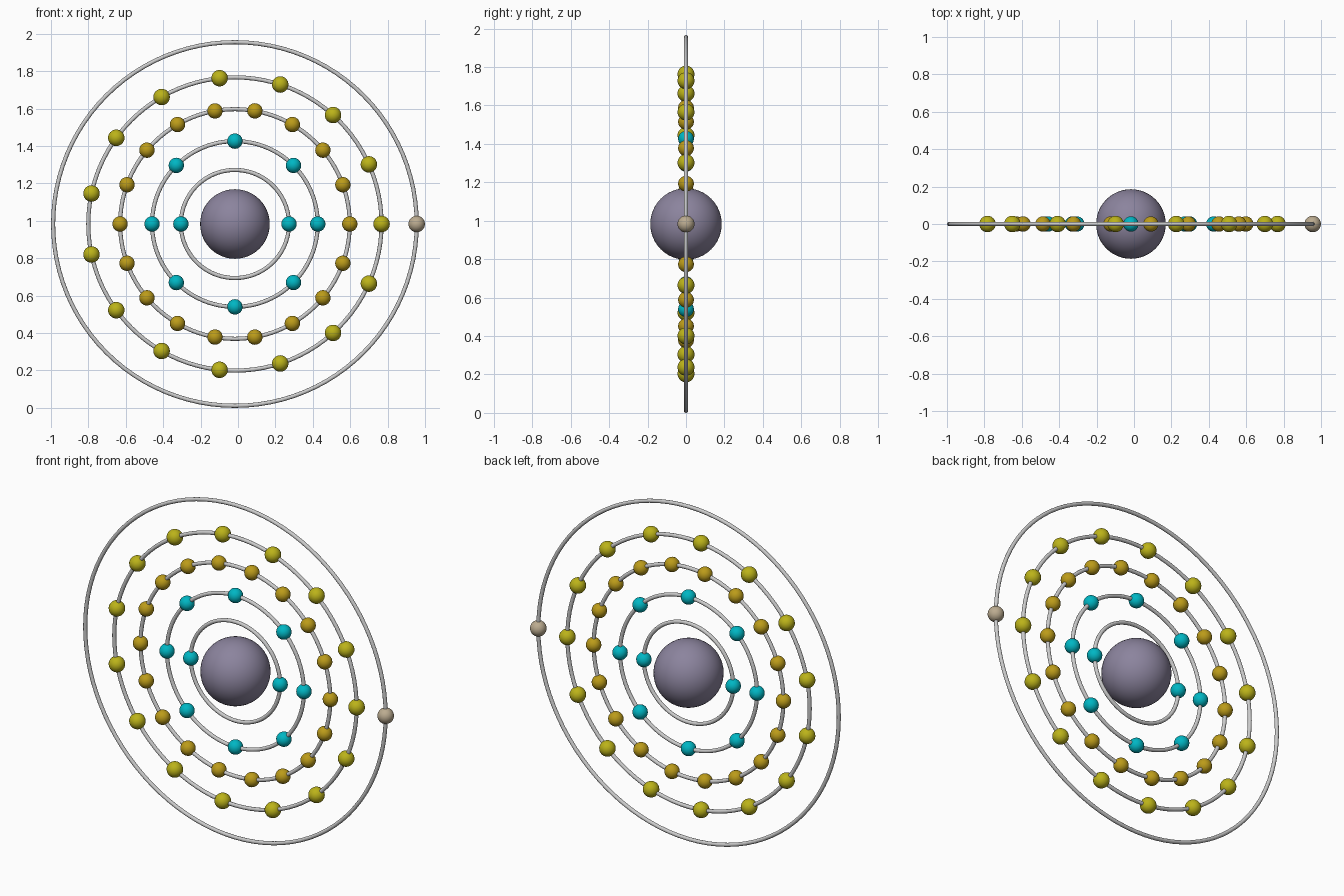
import bpy
from math import cos, sin, pi

if "Cube" in bpy.data.objects:
    bpy.data.objects.remove(bpy.data.objects["Cube"])

CX, CZ = -0.0165, 0.983      # centre of all the rings
TUBE = 0.011                 # ring tube radius


def material(name, rgb):
    m = bpy.data.materials.new(name)
    m.diffuse_color = (*rgb, 1)
    m.use_nodes = True
    m.node_tree.nodes["Principled BSDF"].inputs["Base Color"].default_value = m.diffuse_color
    return m


def ball(name, loc, radius, mat, segments=24, rings=16):
    bpy.ops.mesh.primitive_uv_sphere_add(segments=segments, ring_count=rings,
                                         radius=radius, location=loc)
    ob = bpy.context.object
    ob.name = name
    ob.data.materials.append(mat)
    bpy.ops.object.shade_smooth()
    return ob


def orbit(name, radius):
    bpy.ops.mesh.primitive_torus_add(major_radius=radius, minor_radius=TUBE,
                                     major_segments=96, minor_segments=12,
                                     location=(CX, 0, CZ), rotation=(pi / 2, 0, 0))
    bpy.context.object.name = name
    bpy.ops.object.shade_smooth()


purple = material("nucleus_purple", (0.26, 0.23, 0.34))
cyan = material("cyan", (0.0, 0.47, 0.55))
gold = material("gold", (0.50, 0.33, 0.01))
yellow = material("yellow", (0.50, 0.45, 0.01))
tan = material("tan", (0.50, 0.41, 0.28))

# Nucleus
ball("nucleus", (CX, 0, CZ), 0.186, purple, 48, 24)

# Orbits: radius, electron count, electron radius, colour
shells = [
    (0.289, 2, 0.041, cyan),
    (0.443, 8, 0.041, cyan),
    (0.614, 18, 0.041, gold),
    (0.784, 15, 0.044, yellow),
    (0.972, 1, 0.044, tan),
]
for s, (radius, count, size, mat) in enumerate(shells, 1):
    orbit(f"orbit_ring_{s}", radius)
    # Electrons evenly spaced, the first one at the right
    first = None
    for i in range(count):
        a = 2 * pi * i / count
        loc = (CX + radius * cos(a), 0, CZ + radius * sin(a))
        if first is None:
            first = ball(f"electron_{s}_1", loc, size, mat)
        else:
            ob = bpy.data.objects.new(f"electron_{s}_{i + 1}", first.data)
            ob.location = loc
            bpy.context.collection.objects.link(ob)
